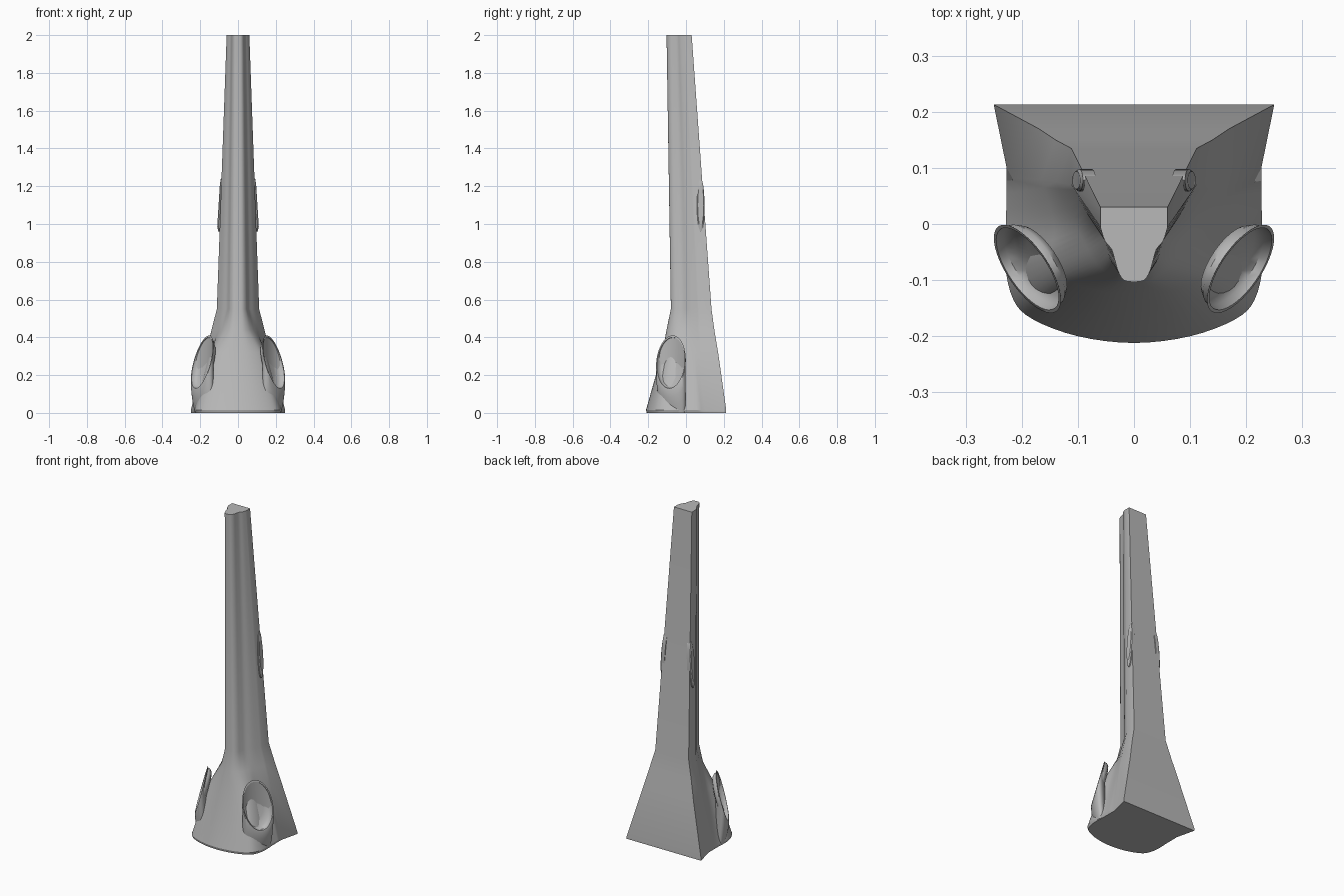
import bpy, bmesh, math
from mathutils import Vector

if "Cube" in bpy.data.objects:
    bpy.data.objects.remove(bpy.data.objects["Cube"], do_unlink=True)

grey = bpy.data.materials.new("plain grey")
grey.use_nodes = True
colour = (.48, .48, .48, 1)
grey.diffuse_color = colour
grey.node_tree.nodes["Principled BSDF"].inputs["Base Color"].default_value = colour


def finish(name, bm, angle=30):
    """Turn a bmesh into a smooth shaded object with sharp edges kept."""
    bmesh.ops.recalc_face_normals(bm, faces=bm.faces)
    mesh = bpy.data.meshes.new(name)
    bm.to_mesh(mesh)
    bm.free()
    mesh.materials.append(grey)
    obj = bpy.data.objects.new(name, mesh)
    bpy.context.collection.objects.link(obj)
    bpy.ops.object.select_all(action="DESELECT")
    obj.select_set(True)
    bpy.context.view_layer.objects.active = obj
    bpy.ops.object.shade_smooth_by_angle(angle=math.radians(angle))
    return obj


def loft(bm, rings, cap_start=True, cap_end=True):
    """Bridge closed rings of points with quads."""
    loops = [[bm.verts.new(p) for p in ring] for ring in rings]
    count = len(loops[0])
    for low, high in zip(loops, loops[1:]):
        for i in range(count):
            j = (i + 1) % count
            bm.faces.new((low[i], low[j], high[j], high[i]))
    if cap_start:
        bm.faces.new(loops[0][::-1])
    if cap_end:
        bm.faces.new(loops[-1])


def curve_through(points, steps=4):
    """Smooth a half outline; the last point lies on the mirror plane."""
    last = points[-2]
    pts = [points[0]] + points + [Vector((-last.x, last.y))]
    result = []
    for a, b, c, d in zip(pts, pts[1:], pts[2:], pts[3:]):
        for k in range(steps):
            t = k / steps
            result.append(.5 * (2 * b + (c - a) * t + (2 * a - 5 * b + 4 * c - d) * t * t
                                + (3 * b - a - 3 * c + d) * t ** 3))
    return result + [points[-1]]


def section(z, outline, shrink=1):
    """Full horizontal section from half an outline, back corner first."""
    corner, *front = [Vector(p) for p in outline]
    half = [corner] + [p * shrink for p in curve_through(front)]
    full = half + [Vector((-p.x, p.y)) for p in half[-2::-1]]
    return [(p.x, p.y, z) for p in full]


# Half outlines: back corner, side edge, hollow flank, front rib
top = [(.06, .03), (.06, -.005), (.052, -.03), (.04, -.045),
       (.034, -.065), (.028, -.085), (.018, -.1), (0, -.103)]
neck = [(.112, .135), (.112, .07), (.085, .02), (.06, -.015),
        (.05, -.04), (.042, -.065), (.025, -.078), (0, -.08)]
shoulder = [(.14, .15), (.14, .075), (.11, .01), (.09, -.03),
            (.075, -.06), (.055, -.083), (.03, -.1), (0, -.103)]
waist = [(.17, .17), (.165, .08), (.142, 0), (.148, -.05),
         (.135, -.085), (.11, -.105), (.06, -.12), (0, -.125)]
foot = [(.25, .213), (.227, .1), (.228, 0), (.23, -.07),
        (.215, -.135), (.18, -.17), (.1, -.2), (0, -.212)]

# Tapered mast and flared base
bm = bmesh.new()
loft(bm, [section(0, foot, .98), section(.015, foot), section(.32, waist),
          section(.44, shoulder), section(.55, neck), section(2, top)])
finish("mast", bm)

# Slanted scoops on the base and oval bosses on the flanks
SIDES = 40
for side, label in ((1, "left"), (-1, "right")):
    centre = Vector((.19 * side, -.08, .265))
    up = Vector((-.037 * side, .01, .145))
    across = Vector((.047 * side, .078, 0))
    inward = -up.cross(across).normalized() * -side
    if inward.x * side > 0:
        inward = -inward

    def oval(scale, depth=0):
        return [centre + inward * depth + (up * math.cos(a) + across * math.sin(a)) * scale
                for a in (math.tau * i / SIDES for i in range(SIDES))]

    def dropped(t):
        ring = []
        for p in oval(1):
            end = Vector((.178 * side + (p.x - centre.x) * .85,
                          -.07 + (p.y - centre.y) * .85, .003))
            q = p.lerp(end, t)
            ease = p.lerp(end, t * t)
            ring.append((ease.x, ease.y, q.z))
        return ring

    bm = bmesh.new()
    loft(bm, [dropped(1), dropped(.66), dropped(.33), oval(1), oval(.93),
              oval(.91, .015), oval(.8, .028), oval(.5, .036)])
    finish(label + "_scoop", bm, 40)

    bm = bmesh.new()
    rings = []
    for x, scale in ((.075, 1), (.098, 1), (.103, .8)):
        rings.append([(side * (x + .1 * (-.07 * math.cos(a))), .078 + .02 * scale * math.sin(a),
                       1.1 + .14 * scale * math.cos(a))
                      for a in (math.tau * i / 24 for i in range(24))])
    loft(bm, rings)
    finish(label + "_boss", bm)
